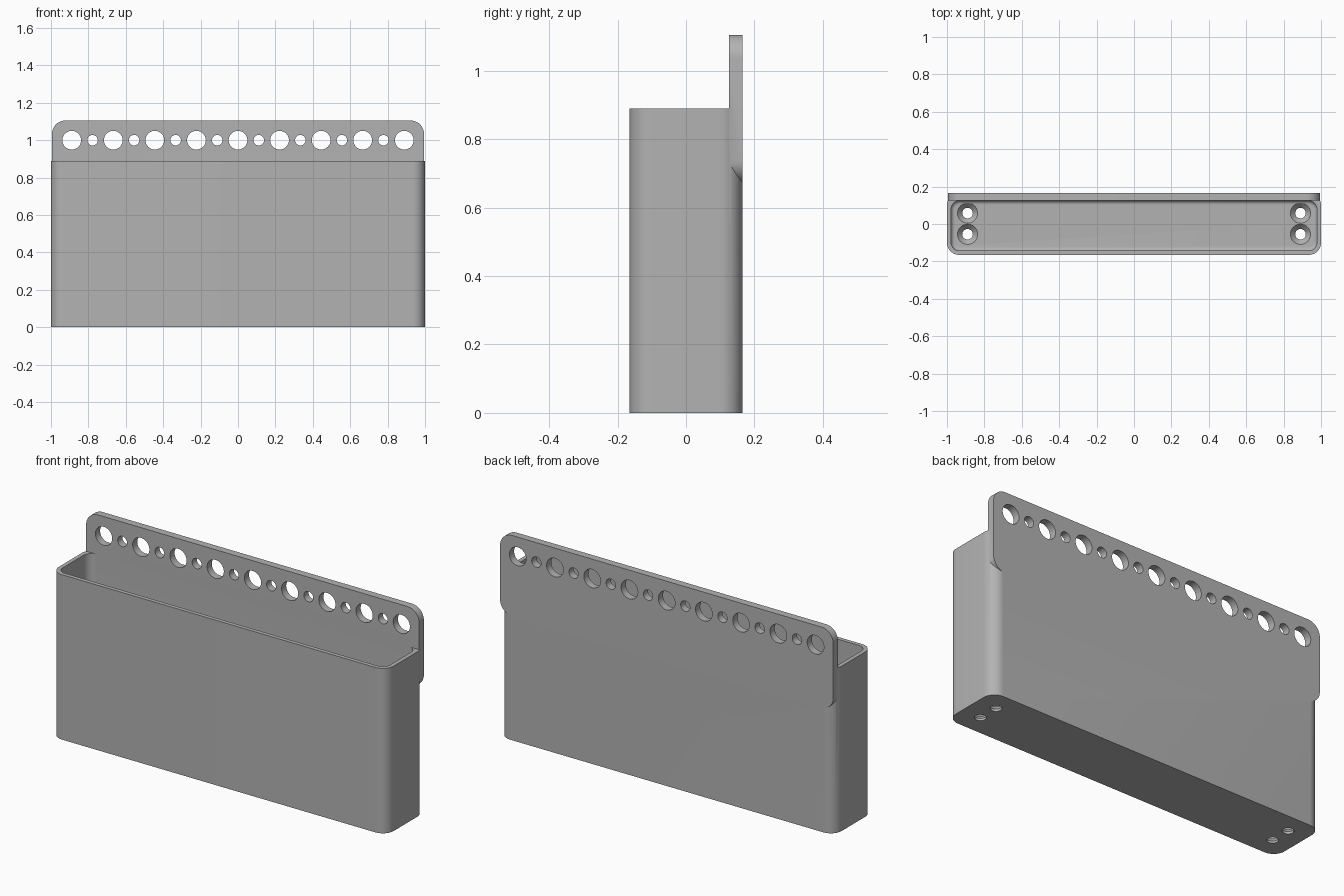
import bpy, math
from mathutils import Matrix

old = bpy.data.objects.get("Cube")
if old:
    bpy.data.objects.remove(old)

grey = bpy.data.materials.new("plain grey")
grey.use_nodes = True
grey.diffuse_color = (0.45, 0.45, 0.45, 1)
grey.node_tree.nodes["Principled BSDF"].inputs["Base Color"].default_value = grey.diffuse_color


def rounded_outline(x0, x1, y0, y1, r, steps=12):
    corners = [(x1 - r, y1 - r), (x0 + r, y1 - r), (x0 + r, y0 + r), (x1 - r, y0 + r)]
    points = []
    for i, (cx, cy) in enumerate(corners):
        for s in range(steps + 1):
            a = math.pi / 2 * (i + s / steps)
            points.append((cx + r * math.cos(a), cy + r * math.sin(a)))
    return points


def loft(name, rings):
    """Solid skin through matching rings of 3D points, capped at both ends."""
    n = len(rings[0])
    verts = [p for ring in rings for p in ring]
    faces = [tuple(reversed(range(n))), tuple(range(len(verts) - n, len(verts)))]
    for k in range(len(rings) - 1):
        for i in range(n):
            j = (i + 1) % n
            faces.append((k * n + i, k * n + j, k * n + n + j, k * n + n + i))
    mesh = bpy.data.meshes.new(name)
    mesh.from_pydata(verts, [], faces)
    obj = bpy.data.objects.new(name, mesh)
    bpy.context.collection.objects.link(obj)
    mesh.materials.append(grey)
    return obj


def circle_ring(x, y, z, r, n=40):
    return [(x + r * math.cos(2 * math.pi * i / n), y + r * math.sin(2 * math.pi * i / n), z)
            for i in range(n)]


def combine(target, tool, operation):
    mod = target.modifiers.new(operation.lower(), 'BOOLEAN')
    mod.operation = operation
    mod.solver = 'EXACT'
    mod.object = tool
    bpy.context.view_layer.objects.active = target
    bpy.ops.object.modifier_apply(modifier=mod.name)
    bpy.data.objects.remove(tool)


BACK, HEIGHT, WALL, FLOOR, FILLET = 0.165, 0.89, 0.022, 0.04, 0.02
PLATE_FRONT = 0.125

# Outer body of the holder
outline = rounded_outline(-1, 1, -BACK, BACK, 0.065)
holder = loft("holder", [[(x, y, z) for x, y in outline] for z in (0, HEIGHT)])

# Hanging plate with rounded corners, standing against the back
outline = rounded_outline(-0.994, 0.994, 0.67, 1.105, 0.07)
plate = loft("hanging_plate", [[(x, y, z) for x, z in outline] for y in (BACK, PLATE_FRONT)])
combine(holder, plate, 'UNION')

# Inner pocket with a filleted floor
rings = []
for s in range(7):
    a = math.pi / 2 * s / 6
    inset = FILLET * (1 - math.sin(a))
    z = FLOOR + FILLET * (1 - math.cos(a))
    outline = rounded_outline(-1 + WALL + inset, 1 - WALL - inset,
                              -BACK + WALL + inset, PLATE_FRONT - inset, 0.045 - inset)
    rings.append([(x, y, z) for x, y in outline])
rings.append([(x, y, HEIGHT + 0.05) for x, y, z in rings[-1]])
combine(holder, loft("pocket", rings), 'DIFFERENCE')

# Row of alternating large and small holes in the plate
turn = Matrix.Rotation(math.pi / 2, 4, 'X')
for i in range(17):
    r = 0.05 if i % 2 == 0 else 0.028
    hole = loft("plate_hole", [circle_ring((i - 8) / 9, 1.0, z, r) for z in (-0.25, -0.05)])
    hole.data.transform(turn)
    combine(holder, hole, 'DIFFERENCE')

# Countersunk screw holes in the floor
for x in (-0.89, 0.89):
    for y in (-0.055, 0.058):
        steps = ((-0.02, 0.028), (0.012, 0.028), (FLOOR, 0.054), (FLOOR + 0.01, 0.054))
        hole = loft("screw_hole", [circle_ring(x, y, z, r) for z, r in steps])
        combine(holder, hole, 'DIFFERENCE')

bpy.ops.object.select_all(action='DESELECT')
holder.select_set(True)
bpy.context.view_layer.objects.active = holder
bpy.ops.object.shade_smooth_by_angle(angle=math.radians(30))
